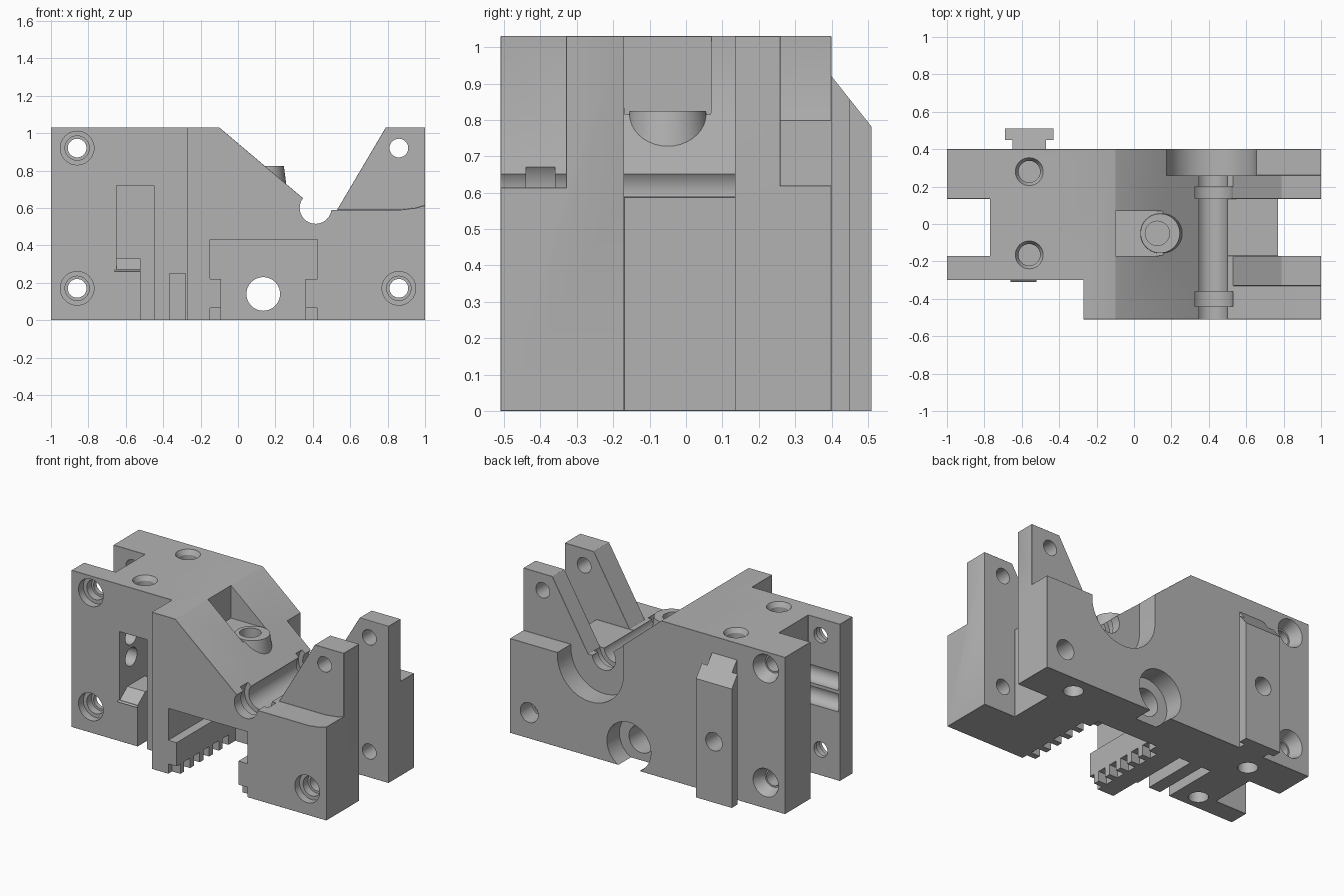
import bpy, bmesh, math
from mathutils import Matrix

cube = bpy.data.objects.get("Cube")
if cube:
    bpy.data.objects.remove(cube, do_unlink=True)

grey = bpy.data.materials.new("machined_grey")
grey.use_nodes = True
grey.diffuse_color = (0.45, 0.45, 0.45, 1)
grey.node_tree.nodes["Principled BSDF"].inputs["Base Color"].default_value = (0.45, 0.45, 0.45, 1)


def finish(name, bm):
    bmesh.ops.recalc_face_normals(bm, faces=bm.faces)
    me = bpy.data.meshes.new(name)
    bm.to_mesh(me)
    bm.free()
    me.materials.append(grey)
    ob = bpy.data.objects.new(name, me)
    bpy.context.collection.objects.link(ob)
    return ob


def prism(name, pts, lo, hi, axis="y"):
    """Extrude an outline along an axis; pts are the two remaining coordinates."""
    place = {"x": lambda a, b, t: (t, a, b), "y": lambda a, b, t: (a, t, b),
             "z": lambda a, b, t: (a, b, t)}[axis]
    bm = bmesh.new()
    ends = [[bm.verts.new(place(a, b, t)) for a, b in pts] for t in (lo, hi)]
    for e in ends:
        bm.faces.new(e)
    n = len(pts)
    for i in range(n):
        j = (i + 1) % n
        bm.faces.new((ends[0][i], ends[0][j], ends[1][j], ends[1][i]))
    return finish(name, bm)


def box(x0, x1, y0, y1, z0, z1):
    return prism("cutter", [(x0, z0), (x1, z0), (x1, z1), (x0, z1)], y0, y1)


def rod(a, b, r, lo, hi, axis="y", r2=None, n=40):
    """Cylinder or cone along an axis, centred on the two remaining coordinates."""
    bm = bmesh.new()
    bmesh.ops.create_cone(bm, cap_ends=True, segments=n, radius1=r,
                          radius2=r if r2 is None else r2, depth=hi - lo)
    mid = (lo + hi) / 2
    rot, pos = {"x": (Matrix.Rotation(math.pi / 2, 4, "Y"), (mid, a, b)),
                "y": (Matrix.Rotation(-math.pi / 2, 4, "X"), (a, mid, b)),
                "z": (Matrix(), (a, b, mid))}[axis]
    bm.transform(Matrix.Translation(pos) @ rot)
    return finish("cutter", bm)


def apply(ob, mod):
    bpy.context.view_layer.objects.active = ob
    bpy.ops.object.modifier_apply(modifier=mod.name)


def combine(ob, tool, op="DIFFERENCE"):
    tool.hide_render = True
    m = ob.modifiers.new("combine", "BOOLEAN")
    m.operation, m.solver, m.object = op, "EXACT", tool
    apply(ob, m)
    bpy.data.objects.remove(tool, do_unlink=True)


def chamfer(ob, width=0.01):
    m = ob.modifiers.new("chamfer", "BEVEL")
    m.width, m.segments, m.limit_method, m.angle_limit = width, 1, "ANGLE", math.radians(40)
    apply(ob, m)


# Main block: side outline with sloped shoulder and upright ear
body = prism("clamp_body", [(-1, 0), (1, 0), (1, 1.03), (0.79, 1.03), (0.53, 0.59), (0.48, 0.59),
                            (0.35, 0.65), (-0.1, 1.03), (-1, 1.03)], -0.51, 0.4)
combine(body, box(-1.2, -0.27, -0.7, -0.3, -0.2, 1.2))
# End channels and gap between the ears
combine(body, box(-1.2, -0.77, -0.17, 0.135, -0.2, 1.2))
combine(body, box(0.77, 1.2, -0.17, 0.135, -0.2, 1.2))
combine(body, box(0.5, 1.2, -0.17, 0.135, 0.588, 1.2))
# Front ledge beside the ear, rising slightly at the end
combine(body, prism("cutter", [(0.5, 0.59), (0.87, 0.59), (0.95, 0.6), (1.02, 0.62),
                               (1.2, 0.62), (1.2, 1.2), (0.5, 1.2)], -0.7, -0.33))
# Rear ledge
combine(body, box(0.5, 1.2, 0.26, 0.6, 0.62, 1.2))
chamfer(body)
# Rear ledge cove and U-shaped recess
combine(body, rod(0.41, 0.6, 0.1, 0.55, 1.2, "x"))
recess = [(0.655, 1.2), (0.175, 1.2)]
recess += [(0.415 - 0.24 * math.cos(math.pi * i / 24), 0.6 - 0.24 * math.sin(math.pi * i / 24))
           for i in range(25)]
combine(body, prism("cutter", recess, 0.26, 0.6))

# Pin trough with two wider clip grooves
combine(body, rod(0.415, 0.6, 0.085, -0.7, 0.3))
for y0, y1 in ((-0.44, -0.36), (0.137, 0.2)):
    combine(body, rod(0.415, 0.6, 0.115, y0, y1))

# Round-ended pocket on the slope with a raised screw seat
pocket = [(-0.1, 0.07), (-0.1, -0.17)]
pocket += [(0.13 + 0.12 * math.sin(math.pi * i / 16), -0.05 - 0.12 * math.cos(math.pi * i / 16))
           for i in range(17)]
combine(body, prism("cutter", pocket, 0.815, 1.2, "z"))
combine(body, rod(0.14, -0.05, 0.135, 0.6, 0.825, "z", 0.105), "UNION")
combine(body, rod(0.125, -0.05, 0.065, 0.6, 1.0, "z"))

# Rail slot under the front, with toothed lips
combine(body, prism("cutter", [(-0.09, -0.1), (0.36, -0.1), (0.36, 0.22), (0.425, 0.22),
                               (0.425, 0.43), (-0.15, 0.43), (-0.15, 0.22), (-0.09, 0.22)],
                    -0.7, 0.1))
for i in range(6):
    y = -0.53 + i * 0.1
    for x0, x1 in ((-0.15, -0.08), (0.35, 0.425)):
        combine(body, box(x0, x1, y, y + 0.06, -0.1, 0.065))
# Bore through the slot's end wall, with a large counterbore behind
combine(body, rod(0.135, 0.14, 0.09, 0.0, 0.6))
combine(body, rod(0.135, 0.14, 0.16, 0.27, 0.6))

# Front latch window and the narrow slot next to it
combine(body, prism("cutter", [(-0.52, -0.1), (-0.45, -0.1), (-0.45, 0.72), (-0.65, 0.72),
                               (-0.65, 0.27), (-0.52, 0.27)], -0.5, 0.08))
combine(body, prism("cutter", [(-0.365, -0.1), (-0.28, -0.1), (-0.28, 0.25), (-0.365, 0.25)],
                    -0.5, 0.08))
ramp = prism("ramp", [(-0.31, 0.26), (-0.04, 0.26), (-0.04, 0.33), (-0.22, 0.33), (-0.298, 0.27)],
             -0.66, -0.52, "x")
combine(body, ramp, "UNION")
# Two lengthwise bores into the window
for z in (0.51, 0.65):
    combine(body, rod(-0.18, z, 0.06, -0.99, -0.5, "x"))

# Cross bolt holes with counterbores
for x, z, front in ((-0.86, 0.92, -0.3), (-0.86, 0.17, -0.3), (0.86, 0.17, -0.51),
                    (0.86, 0.92, None)):
    combine(body, rod(x, z, 0.05, -0.7, 0.7))
    if front is not None:
        combine(body, rod(x, z, 0.09, front - 0.1, front + 0.05))
        combine(body, rod(x, z, 0.065, front - 0.1, front + 0.1))
    if x < 0:
        combine(body, rod(x, z, 0.06, 0.32, 0.42, r2=0.1))
    elif z < 0.5:
        combine(body, rod(x, z, 0.065, 0.28, 0.5))

# Vertical screw holes, top and bottom
for x, y in ((-0.56, 0.28), (-0.56, -0.165)):
    combine(body, rod(x, y, 0.058, 0.78, 1.1, "z"))
    combine(body, rod(x, y, 0.058, 1.0, 1.04, "z", 0.08))
for x, y in ((-0.66, 0.25), (-0.66, -0.2), (0.7, 0.28)):
    combine(body, rod(x, y, 0.06, -0.1, 0.2, "z"))

# T-shaped rear rail with a sloped top
rail = prism("rear_rail", [(-0.65, 0.39), (-0.47, 0.39), (-0.47, 0.45), (-0.43, 0.45),
                           (-0.43, 0.51), (-0.69, 0.51), (-0.69, 0.45), (-0.65, 0.45)],
             0, 1.0, "z")
combine(rail, prism("cutter", [(0.3, 1.046), (0.4, 0.92), (0.6, 0.668), (0.6, 1.2), (0.3, 1.2)],
                    -0.9, -0.2, "x"))
combine(rail, rod(-0.56, 0.4, 0.06, 0.3, 0.6))
combine(body, rod(-0.56, 0.4, 0.06, 0.25, 0.6))

for ob in (body, rail):
    bpy.ops.object.select_all(action="DESELECT")
    ob.select_set(True)
    bpy.context.view_layer.objects.active = ob
    bpy.ops.object.shade_smooth_by_angle(angle=math.radians(25))
